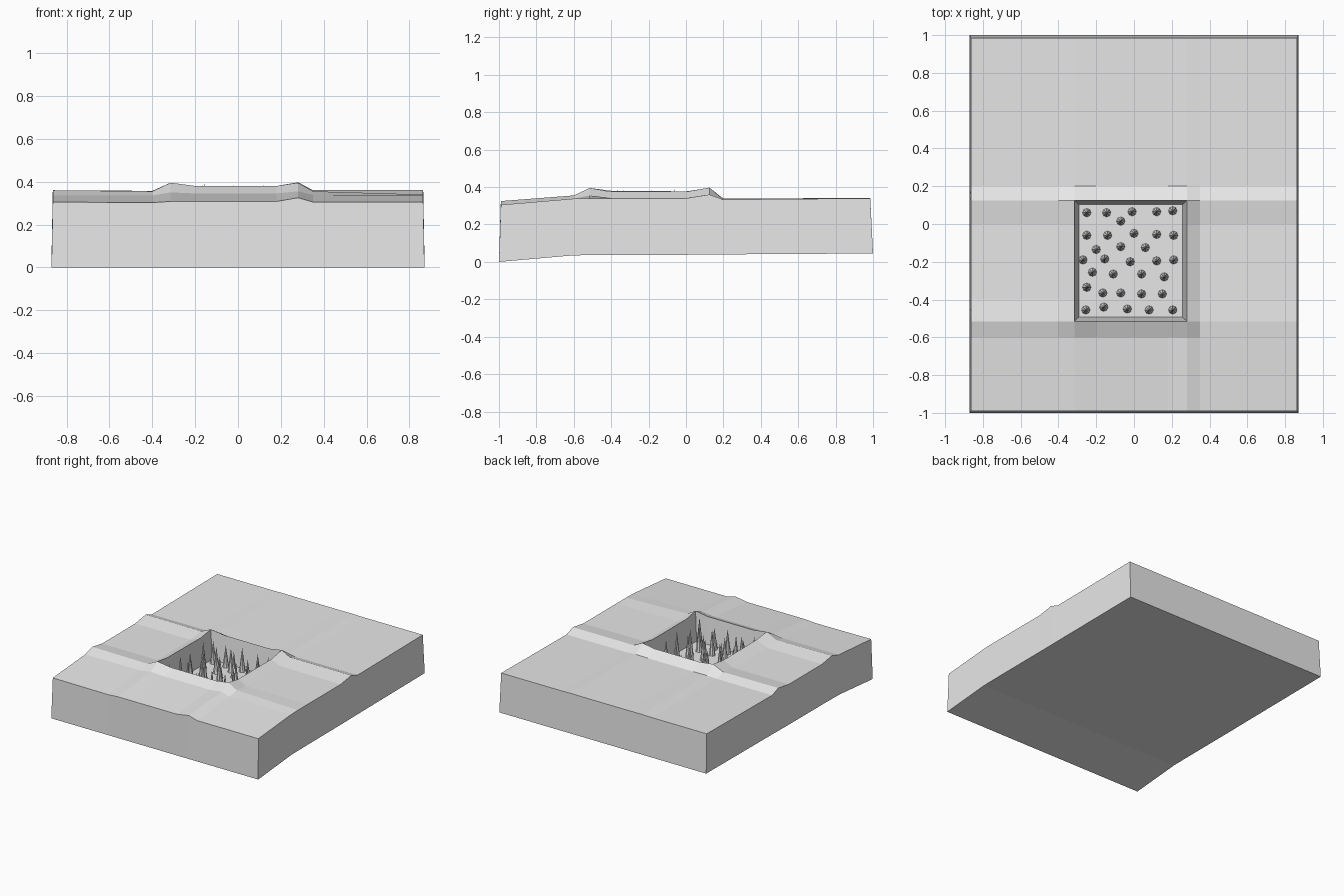
import bpy, bmesh, random
from mathutils import Vector

if "Cube" in bpy.data.objects:
    bpy.data.objects.remove(bpy.data.objects["Cube"])

random.seed(4)

stone = bpy.data.materials.new("grey stone")
stone.diffuse_color = (0.8, 0.8, 0.8, 1)
stone.use_nodes = True
stone.node_tree.nodes["Principled BSDF"].inputs["Base Color"].default_value = stone.diffuse_color


def finish(bm, name):
    bmesh.ops.recalc_face_normals(bm, faces=bm.faces)
    me = bpy.data.meshes.new(name)
    bm.to_mesh(me)
    bm.free()
    ob = bpy.data.objects.new(name, me)
    bpy.context.collection.objects.link(ob)
    me.materials.append(stone)
    return ob


# Ground slab: a coarse grid with raised ridges around a square pit
XS = [-.87, -.40, -.315, -.20, .18, .28, .35, .87]
YS = [-1, -.60, -.515, -.40, 0, .125, .20, 1]
HEIGHT = [
    [.305, .302, .308, .308, .308, .325, .305, .305],
    [.335, .335, .350, .345, .345, .355, .338, .338],
    [.360, .355, .395, .380, .380, .395, .355, .340],
    [.340, .340, .380, .380, .375, .375, .342, .340],
    [.340, .340, .377, .380, .375, .375, .342, .340],
    [.360, .357, .395, .380, .380, .397, .360, .360],
    [.333, .333, .337, .335, .335, .338, .333, .333],
    [.340, .340, .342, .341, .341, .342, .340, .340],
]
BOTTOM = [0, .035, .036, .037, .038, .039, .040, .045]
FLOOR = .18
N = 8
LO, HI = 2, 5          # grid lines bounding the pit

bm = bmesh.new()
top, bot = {}, {}
for j, y in enumerate(YS):
    for i, x in enumerate(XS):
        bot[i, j] = bm.verts.new((x, y, BOTTOM[j]))
        if LO < i < HI and LO < j < HI:
            continue
        # upper rim is slightly narrower than the base
        tx = max(-.864, min(.864, x))
        ty = max(-.99, min(.985, y))
        top[i, j] = bm.verts.new((tx, ty, HEIGHT[j][i]))


def loop(a, b):
    """Grid indices running once round the square a..b."""
    r = range(a, b)
    return ([(k, a) for k in r] + [(b, k) for k in r]
            + [(b + a - k, b) for k in r] + [(a, b + a - k) for k in r])


for j in range(N - 1):
    for i in range(N - 1):
        cell = [(i, j), (i + 1, j), (i + 1, j + 1), (i, j + 1)]
        bm.faces.new([bot[c] for c in reversed(cell)])
        if not (LO <= i < HI and LO <= j < HI):
            bm.faces.new([top[c] for c in cell])

# outer walls
ring = loop(0, N - 1)
for a, b in zip(ring, ring[1:] + ring[:1]):
    bm.faces.new([bot[a], bot[b], top[b], top[a]])

# pit walls leaning inward to a flat floor
ring = loop(LO, HI)
cx, cy = -.0175, -.195
floor = {}
for c in ring:
    v = top[c].co
    floor[c] = bm.verts.new((cx + (v.x - cx) * .92, cy + (v.y - cy) * .93, FLOOR))
for a, b in zip(ring, ring[1:] + ring[:1]):
    bm.faces.new([top[a], top[b], floor[b], floor[a]])
bm.faces.new([floor[c] for c in ring])
finish(bm, "ground_slab")

# Spikes standing in the pit
SPOTS = [(-.25, .06), (-.145, .06), (-.01, .065), (.12, .065), (.205, .07),
         (-.07, .015), (-.25, -.06), (-.14, -.06), (0, -.05), (.12, -.055),
         (.21, -.06), (-.2, -.135), (-.07, -.12), (.06, -.125), (-.27, -.19),
         (-.155, -.185), (-.02, -.2), (.12, -.195), (.21, -.19), (-.22, -.255),
         (-.11, -.265), (.04, -.265), (.16, -.28), (-.25, -.335), (-.165, -.365),
         (-.07, -.365), (.04, -.37), (.15, -.37), (-.255, -.455), (-.16, -.44),
         (-.035, -.45), (.08, -.455), (.205, -.455)]
bm = bmesh.new()
for x, y in SPOTS:
    h = random.uniform(.16, .215)
    cone = bmesh.ops.create_cone(bm, cap_ends=True, segments=8,
                                 radius1=.023, radius2=0, depth=h)
    bmesh.ops.translate(bm, verts=cone["verts"],
                        vec=Vector((x, y, FLOOR + h / 2 - .002)))
finish(bm, "pit_spikes")
